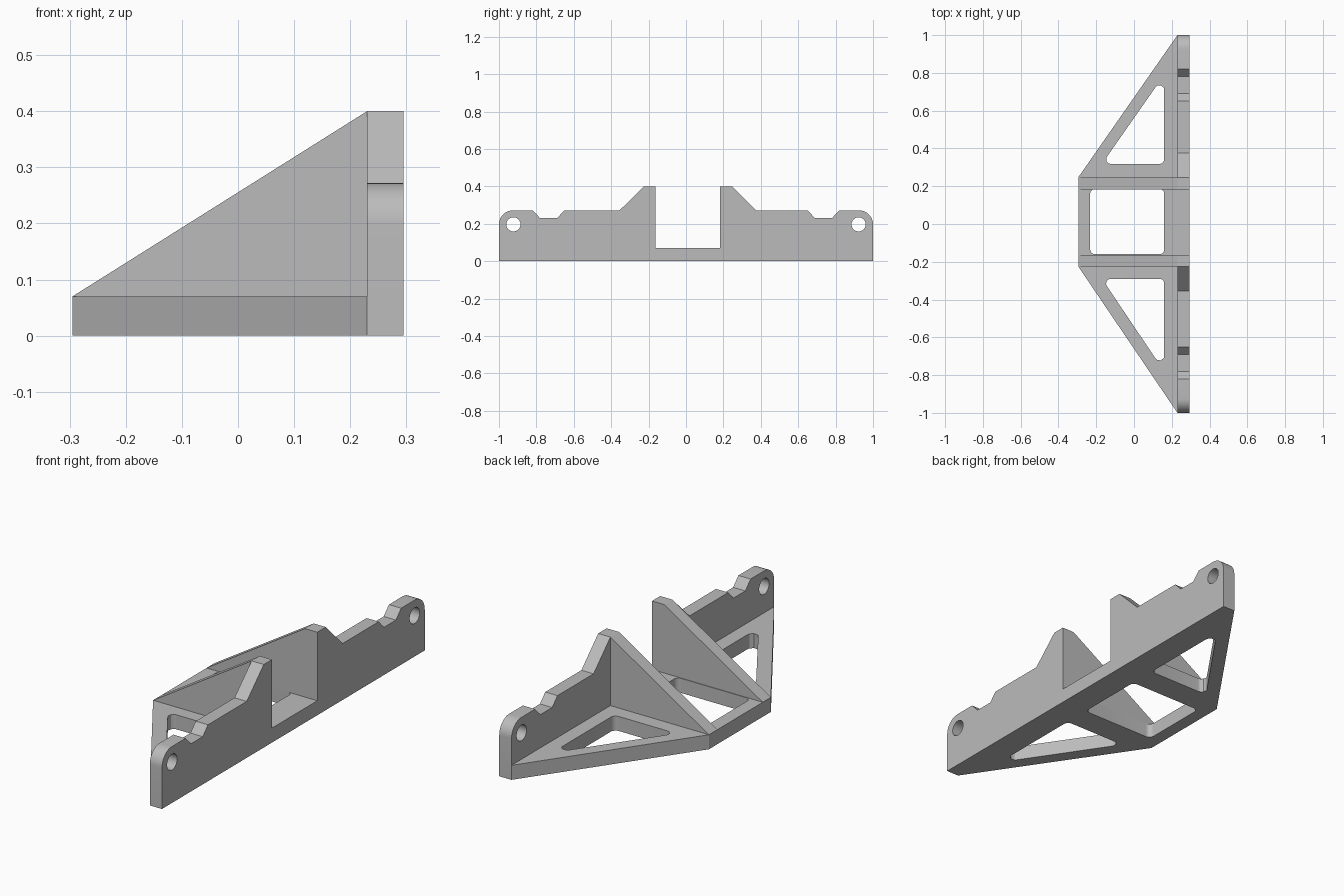
import bpy, bmesh, math
from mathutils import Matrix, Vector

cube = bpy.data.objects.get("Cube")
if cube:
    bpy.data.objects.remove(cube, do_unlink=True)

GREY = (0.5, 0.5, 0.5, 1)
mat = bpy.data.materials.new("plain grey")
mat.use_nodes = True
mat.diffuse_color = GREY
mat.node_tree.nodes["Principled BSDF"].inputs["Base Color"].default_value = GREY

# Local profile axes mapped onto the model's axes
FLAT = Matrix.Identity(4)
ALONG_X = Matrix(((0, 0, 1, 0), (1, 0, 0, 0), (0, 1, 0, 0), (0, 0, 0, 1)))
ALONG_Y = Matrix.Rotation(math.pi / 2, 4, 'X')


def rounded(points, radius, steps=6):
    """Outline with every corner replaced by a tangent arc."""
    out = []
    for i, p in enumerate(points):
        p = Vector(p)
        a = (Vector(points[i - 1]) - p).normalized()
        b = (Vector(points[(i + 1) % len(points)]) - p).normalized()
        half = a.angle(b) / 2
        centre = p + (a + b).normalized() * radius / math.sin(half)
        start = p + a * radius / math.tan(half) - centre
        end = p + b * radius / math.tan(half) - centre
        for s in range(steps + 1):
            v = start.lerp(end, s / steps).normalized() * radius
            out.append(tuple(centre + v))
    return out


def circle(cx, cy, r, start=0, sweep=math.tau, n=32):
    return [(cx + r * math.cos(start + sweep * i / n),
             cy + r * math.sin(start + sweep * i / n)) for i in range(n)]


def extrude(name, loops, low, high, axes):
    """Solid from an outline plus hole loops, spanning low to high."""
    curve = bpy.data.curves.new(name, 'CURVE')
    curve.dimensions = '2D'
    curve.fill_mode = 'BOTH'
    curve.extrude = (high - low) / 2
    for loop in loops:
        spline = curve.splines.new('POLY')
        spline.points.add(len(loop) - 1)
        for point, (u, v) in zip(spline.points, loop):
            point.co = (u, v, 0, 1)
        spline.use_cyclic_u = True
    temp = bpy.data.objects.new(name + " outline", curve)
    bpy.context.collection.objects.link(temp)
    graph = bpy.context.evaluated_depsgraph_get()
    mesh = bpy.data.meshes.new_from_object(temp.evaluated_get(graph))
    bpy.data.objects.remove(temp, do_unlink=True)
    bpy.data.curves.remove(curve)

    mesh.transform(axes @ Matrix.Translation((0, 0, (low + high) / 2)))
    bm = bmesh.new()
    bm.from_mesh(mesh)
    bmesh.ops.remove_doubles(bm, verts=bm.verts, dist=0.0001)
    bmesh.ops.recalc_face_normals(bm, faces=bm.faces)
    bm.to_mesh(mesh)
    bm.free()
    mesh.materials.clear()
    mesh.materials.append(mat)
    mesh.name = name
    obj = bpy.data.objects.new(name, mesh)
    bpy.context.collection.objects.link(obj)
    bpy.ops.object.select_all(action='DESELECT')
    obj.select_set(True)
    bpy.context.view_layer.objects.active = obj
    bpy.ops.object.shade_smooth_by_angle(angle=math.radians(30))
    return obj


BACK, WALL, FRONT = 0.295, 0.23, -0.295
BASE, SHOULDER, TOP = 0.07, 0.272, 0.4
# Right and left side: rib inner edge, rib outer edge, foot of the post slope
RIGHT = (-1, 0.163, 0.225, 0.355)
LEFT = (1, 0.182, 0.247, 0.375)


def wall_half(side):
    """Upper wall outline from the window out to the lower end corner."""
    sign, inner, outer, foot = side
    half = [(inner, BASE), (inner, TOP), (outer, TOP), (foot, SHOULDER),
            (0.65, SHOULDER), (0.69, 0.23), (0.78, 0.23), (0.82, SHOULDER)]
    half += circle(0.925, 0.197, 0.075, math.pi / 2, -math.pi / 2, 10)
    half += [(1, 0.197), (1, 0)]
    return [(sign * y, z) for y, z in half]


# Upright wall with window, notches and end bolt holes
wall = wall_half(LEFT) + wall_half(RIGHT)[::-1]
bolts = [circle(s * 0.923, 0.197, 0.038) for s in (-1, 1)]
extrude("upright_wall", [wall] + bolts, WALL, BACK, ALONG_X)

# Flat base frame with one square and two triangular openings
outline = [(WALL, -1), (WALL, 1), (FRONT, LEFT[2]), (FRONT, -RIGHT[2])]
openings = [
    rounded([(-0.232, -0.16), (0.16, -0.16), (0.16, 0.185), (-0.232, 0.185)], 0.025),
    rounded([(-0.17, 0.318), (0.16, 0.318), (0.16, 0.79)], 0.025),
    rounded([(-0.17, -0.29), (0.16, -0.29), (0.16, -0.78)], 0.025),
]
extrude("base_frame", [outline] + openings, 0, BASE, FLAT)

# Triangular bracing ribs
for label, (sign, inner, outer, foot) in (("right", RIGHT), ("left", LEFT)):
    low, high = sorted((-sign * inner, -sign * outer))
    extrude(label + "_rib", [[(FRONT, BASE), (WALL, BASE), (WALL, TOP)]],
            low, high, ALONG_Y)
